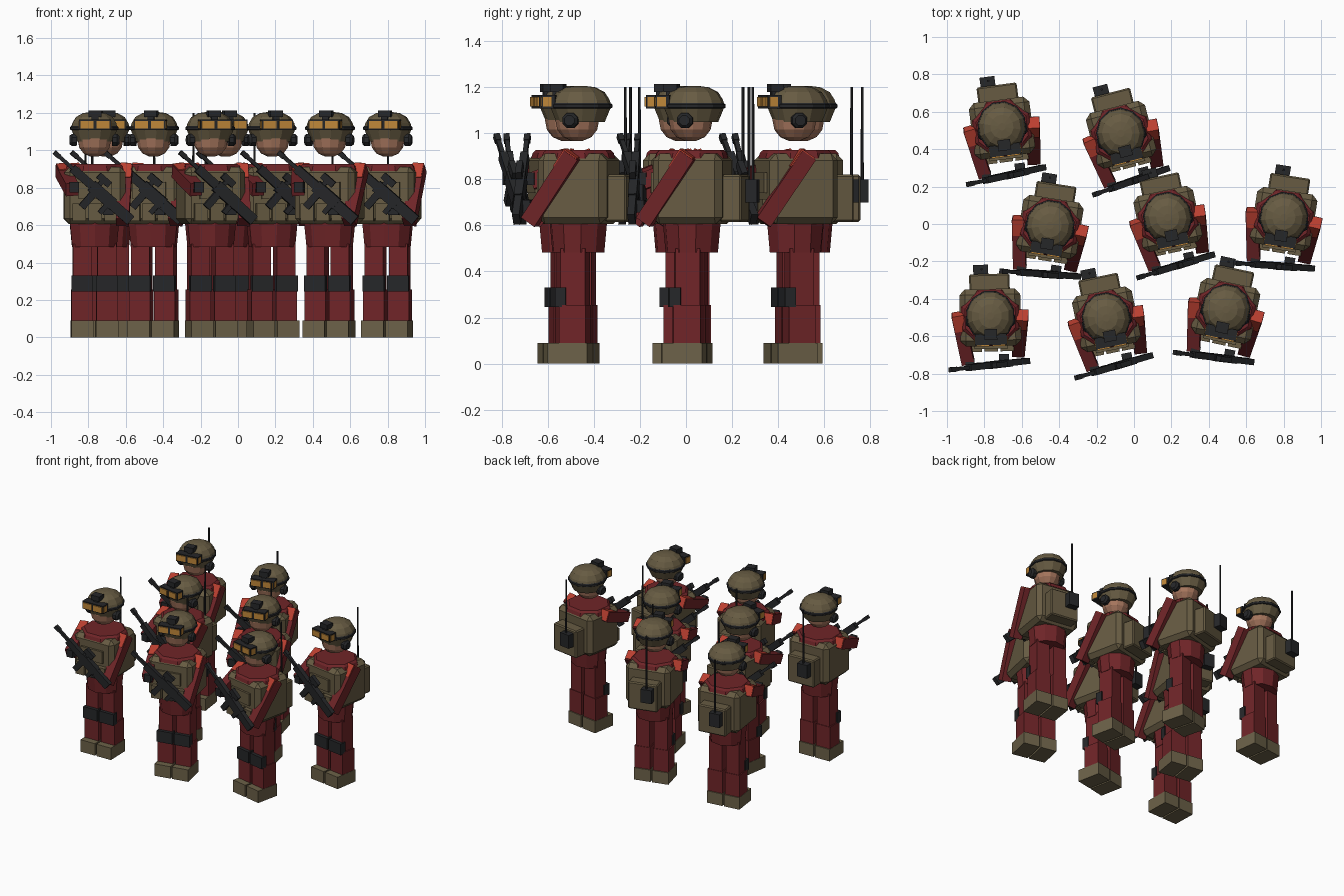
import bpy, bmesh, math
from mathutils import Matrix, Vector

if "Cube" in bpy.data.objects:
    bpy.data.objects.remove(bpy.data.objects["Cube"])


def mat(name, r, g, b):
    m = bpy.data.materials.new(name)
    m.diffuse_color = (r, g, b, 1)
    m.use_nodes = True
    m.node_tree.nodes["Principled BSDF"].inputs["Base Color"].default_value = m.diffuse_color
    return m


OLIVE = mat("olive_cloth", .135, .105, .055)
TAN = mat("boot_tan", .15, .12, .065)
RED = mat("dark_red_cloth", .16, .018, .021)
BRIGHT = mat("bright_red", .50, .05, .03)
BLACK = mat("black_gear", .019, .02, .022)
AMBER = mat("amber_lens", .52, .24, .04)
SKIN = mat("skin", .38, .18, .11)

parts = []  # (name, mesh) shared by every soldier


def finish(bm, name, material):
    bmesh.ops.recalc_face_normals(bm, faces=bm.faces)
    me = bpy.data.meshes.new(name)
    bm.to_mesh(me)
    bm.free()
    me.materials.append(material)
    parts.append((name, me))


def add_box(bm, lo, hi, frame=Matrix(), bevel=0):
    """Box between two corners, optionally in a tilted frame and bevelled."""
    lo, hi = Vector(lo), Vector(hi)
    m = frame @ Matrix.Translation((lo + hi) / 2) @ Matrix.Diagonal((*(hi - lo), 1))
    vs = bmesh.ops.create_cube(bm, size=1, matrix=m)["verts"]
    if bevel:
        edges = list({e for v in vs for e in v.link_edges})
        bmesh.ops.bevel(bm, geom=edges, offset=bevel, segments=1, affect='EDGES')


def boxes(name, material, items, frame=Matrix(), bevel=0, mirror=False):
    bm = bmesh.new()
    for lo, hi in items:
        add_box(bm, lo, hi, frame, bevel)
        if mirror:
            add_box(bm, (-hi[0], lo[1], lo[2]), (-lo[0], hi[1], hi[2]), frame, bevel)
    finish(bm, name, material)


def add_lathe(bm, profile, n, frame=Matrix(), sx=1, sy=1):
    """Faceted turned shape from (radius, height) pairs, capped at both ends."""
    rings = []
    for r, z in profile:
        ring = []
        for i in range(n):
            a = 2 * math.pi * (i + .5) / n
            ring.append(bm.verts.new(frame @ Vector((r * sx * math.cos(a), r * sy * math.sin(a), z))))
        rings.append(ring)
    for a, b in zip(rings, rings[1:]):
        for i in range(n):
            j = (i + 1) % n
            bm.faces.new((a[i], a[j], b[j], b[i]))
    bm.faces.new(rings[0][::-1])
    bm.faces.new(rings[-1])


def lathe(name, material, profile, n, frame=Matrix(), sx=1, sy=1):
    bm = bmesh.new()
    add_lathe(bm, profile, n, frame, sx, sy)
    finish(bm, name, material)


def aim(a, b, up):
    """Frame at a whose X axis runs to b and whose Z axis leans to up."""
    x = (Vector(b) - Vector(a)).normalized()
    y = Vector(up).cross(x).normalized()
    z = x.cross(y)
    m = Matrix((x, y, z)).transposed().to_4x4()
    m.translation = a
    return m


# legs, knee pads and boots
boxes("boots", TAN, [((.006, -.11, 0), (.126, .066, .09))], mirror=True)
boxes("lower_legs", RED, [((.010, -.06, .09), (.124, .058, .255))], mirror=True)
boxes("upper_legs", RED, [((.016, -.054, .25), (.116, .054, .5))], mirror=True)
boxes("knee_pads", BLACK, [((.008, -.078, .245), (.124, -.03, .33))], mirror=True)

# hips, vest, collar
lathe("hips", RED, [(.125, .482), (.138, .612)], 10, sy=.92)
boxes("vest", OLIVE, [((-.163, -.15, .605), (.163, .155, .912))], bevel=.03)
lathe("collar", RED, [(.168, .89), (.16, .915), (.145, .928)], 8, sy=.97)
boxes("pouches", OLIVE, [((x - .036, -.18, .622), (x + .036, -.145, .715)) for x in (-.085, 0, .085)])
boxes("chest_pouch", OLIVE, [((-.09, -.165, .74), (.09, -.145, .83))])

# backpack with radio
boxes("backpack", OLIVE, [((-.108, .14, .615), (.108, .235, .82))], bevel=.008)
boxes("radio", BLACK, [((-.085, .23, .70), (-.005, .285, .80))])
lathe("antenna", BLACK, [(.007, .75), (.006, 1.2)], 6, Matrix.Translation((-.04, .262, 0)))

# arms: one reaching to the grip, one to the foregrip, with bright shoulder caps
reach = {1: (.145, -.185, .615), -1: (-.125, -.235, .79)}
arms, caps, hands = bmesh.new(), bmesh.new(), bmesh.new()
for side, hand in reach.items():
    shoulder = Vector((.168 * side, -.005, .88))
    length = (Vector(hand) - shoulder).length
    f = aim(shoulder, hand, (0, -.5, 1))
    add_box(arms, (-.03, -.034, -.036), (length, .034, .036), f)
    add_box(caps, (-.036, -.03, -.028), (.055, .03, .042), f)
finish(arms, "arms", RED)
finish(caps, "shoulder_patches", BRIGHT)
boxes("left_hand", BLACK, [((-.14, -.262, .775), (-.09, -.215, .83))])
boxes("right_hand", BLACK, [((.04, -.235, .655), (.095, -.195, .71))])

# head and helmet
lathe("head", SKIN, [(.025, .967), (.062, .983), (.087, 1.015), (.096, 1.06), (.09, 1.09)], 12,
      Matrix.Translation((0, -.005, 0)), sx=.96)
dome = Matrix.Translation((0, .01, 0))
lathe("helmet", OLIVE, [(.105, 1.048), (.134, 1.118), (.126, 1.145), (.105, 1.178), (.065, 1.199), (.02, 1.205)],
      12, dome, sx=.96)
lathe("goggle_strap", BLACK, [(.133, 1.108), (.138, 1.111), (.138, 1.124), (.131, 1.13)], 12, dome, sx=.96)

# headset ear cups
bm = bmesh.new()
for side in (-1, 1):
    f = Matrix.Translation((.095 * side, -.012, 1.055)) @ Matrix.Rotation(side * math.pi / 2, 4, 'Y')
    add_lathe(bm, [(.036, 0), (.036, .025), (.024, .038)], 8, f)
finish(bm, "ear_cups", BLACK)

# goggles and helmet mount
boxes("goggle_frame", BLACK, [((-.085, -.145, 1.108), (.085, -.085, 1.166))])
boxes("goggle_lenses", AMBER, [((.008, -.152, 1.116), (.078, -.144, 1.158)),
                               ((.084, -.138, 1.116), (.088, -.1, 1.158))], mirror=True)
boxes("helmet_mount", BLACK, [((-.034, -.118, 1.178), (.034, -.06, 1.214)),
                              ((-.018, -.11, 1.15), (.018, -.07, 1.18))])

# rifle, held diagonally: X runs from muzzle to stock, Z is the sight side
g = aim((-.222, -.272, .99), (.19, -.235, .63), (.65, 0, .76))
boxes("rifle", BLACK, [
    ((0, -.010, -.010), (.16, .010, .010)),      # barrel
    ((0, -.013, -.013), (.04, .013, .013)),      # muzzle
    ((.13, -.017, -.024), (.29, .017, .022)),    # handguard
    ((.27, -.019, -.036), (.42, .019, .030)),    # receiver
    ((.41, -.016, -.034), (.55, .016, .024)),    # stock
    ((.285, -.014, -.125), (.325, .014, -.03)),  # magazine
    ((.385, -.014, -.085), (.412, .014, -.03)),  # grip
    ((.26, -.014, .045), (.34, .014, .082)),     # sight
    ((.285, -.010, .025), (.31, .010, .05)),     # sight base
], g)

# the squad: x, y, turn in degrees
squad = [(-.705, .51, 7.5), (-.068, .475, 14.5), (-.45, -.018, -9), (.182, .025, 12),
         (.80, .025, -9), (-.768, -.502, 1.5), (-.147, -.512, 11.5), (.49, -.467, -12)]
for i, (x, y, turn) in enumerate(squad, 1):
    place = Matrix.Translation((x, y, 0)) @ Matrix.Rotation(math.radians(turn), 4, 'Z')
    for name, me in parts:
        ob = bpy.data.objects.new(f"soldier_{i}_{name}", me)
        ob.matrix_world = place
        bpy.context.collection.objects.link(ob)
